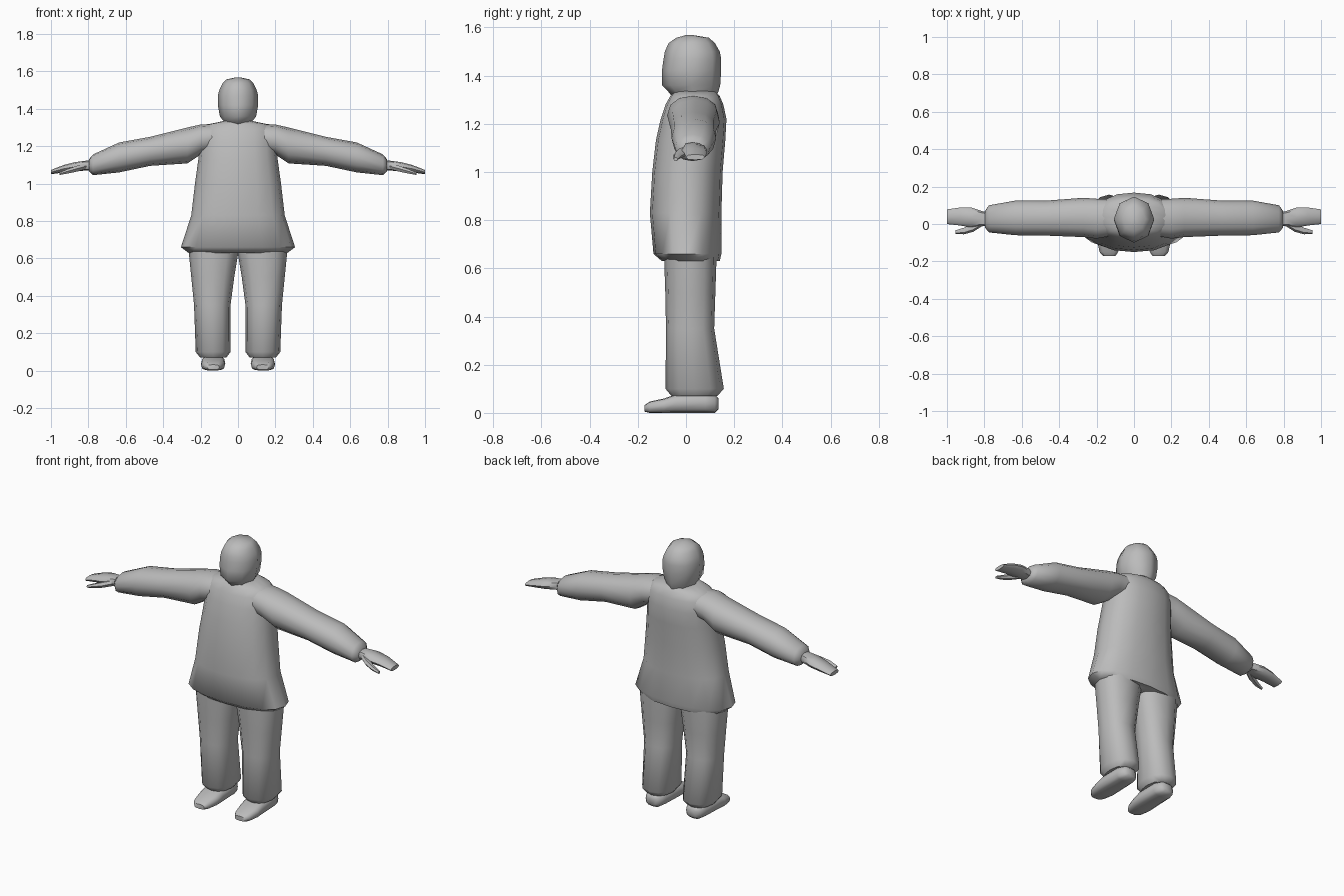
import bpy, bmesh, math

grey = bpy.data.materials.new("soft_grey")
grey.diffuse_color = (0.5, 0.5, 0.5, 1)


def loft(name, axis, rings, n=12, power=2.0, mirror=False, angle=50):
    """Skin rings (t, a_min, a_max, b_min, b_max) stacked along an axis."""
    place = {"z": lambda t, a, b: (a, b, t),
             "x": lambda t, a, b: (t, a, b),
             "y": lambda t, a, b: (a, t, b)}[axis]
    rounded = lambda c: math.copysign(abs(c) ** (2 / power), c)
    bm = bmesh.new()
    loops = []
    for t, a0, a1, b0, b1 in rings:
        loop = []
        for i in range(n):
            w = 2 * math.pi * i / n
            a = (a0 + a1) / 2 + (a1 - a0) / 2 * rounded(math.cos(w))
            b = (b0 + b1) / 2 + (b1 - b0) / 2 * rounded(math.sin(w))
            loop.append(bm.verts.new(place(t, a, b)))
        loops.append(loop)
    for lo, hi in zip(loops, loops[1:]):
        for i in range(n):
            j = (i + 1) % n
            bm.faces.new((lo[i], lo[j], hi[j], hi[i]))
    bm.faces.new(loops[0])
    bm.faces.new(loops[-1])
    bmesh.ops.recalc_face_normals(bm, faces=bm.faces)
    mesh = bpy.data.meshes.new(name)
    bm.to_mesh(mesh)
    bm.free()
    mesh.materials.append(grey)
    obj = bpy.data.objects.new(name, mesh)
    bpy.context.collection.objects.link(obj)
    if mirror:
        obj.modifiers.new("mirror", "MIRROR").use_clip = False
    bpy.ops.object.select_all(action="DESELECT")
    obj.select_set(True)
    bpy.context.view_layer.objects.active = obj
    bpy.ops.object.shade_smooth_by_angle(angle=math.radians(angle))
    return obj


# Long loose coat with a flared hem
loft("coat", "z", [
    (0.63, -0.265, 0.265, -0.10, 0.14),
    (0.66, -0.305, 0.305, -0.135, 0.147),
    (0.83, -0.25, 0.25, -0.15, 0.147),
    (1.00, -0.23, 0.23, -0.14, 0.152),
    (1.13, -0.212, 0.212, -0.125, 0.163),
    (1.22, -0.205, 0.205, -0.105, 0.168),
    (1.28, -0.20, 0.20, -0.085, 0.155),
    (1.315, -0.17, 0.17, -0.065, 0.14),
    (1.335, -0.075, 0.075, -0.05, 0.12)], n=16, power=2.3)

# Head
loft("head", "z", [
    (1.31, -0.075, 0.075, -0.055, 0.125),
    (1.335, -0.078, 0.078, -0.075, 0.135),
    (1.36, -0.097, 0.097, -0.10, 0.142),
    (1.42, -0.108, 0.108, -0.10, 0.146),
    (1.47, -0.108, 0.108, -0.093, 0.146),
    (1.50, -0.10, 0.10, -0.088, 0.14),
    (1.535, -0.083, 0.083, -0.072, 0.12),
    (1.557, -0.062, 0.062, -0.04, 0.095),
    (1.568, -0.012, 0.012, 0.0, 0.03)], n=8, angle=60)

# Sleeves
loft("sleeve", "x", [
    (0.10, -0.06, 0.13, 1.18, 1.32),
    (0.20, -0.078, 0.135, 1.155, 1.316),
    (0.27, -0.07, 0.14, 1.108, 1.300),
    (0.47, -0.062, 0.125, 1.095, 1.250),
    (0.635, -0.06, 0.125, 1.06, 1.220),
    (0.775, -0.045, 0.10, 1.045, 1.156),
    (0.797, -0.02, 0.07, 1.065, 1.13)], n=12, power=2.2, mirror=True)

# Flat hands and thumbs
loft("hand", "x", [
    (0.77, -0.01, 0.06, 1.07, 1.122),
    (0.81, -0.012, 0.068, 1.07, 1.123),
    (0.87, -0.018, 0.088, 1.066, 1.115),
    (0.93, -0.008, 0.088, 1.06, 1.10),
    (1.00, 0.0, 0.078, 1.05, 1.073)], n=8, power=2.6, mirror=True)
loft("thumb", "x", [
    (0.81, -0.01, 0.03, 1.075, 1.112),
    (0.86, -0.042, 0.005, 1.062, 1.098),
    (0.91, -0.055, -0.02, 1.052, 1.08),
    (0.955, -0.052, -0.034, 1.045, 1.06)], n=6, mirror=True)

# Trouser legs
loft("trouser_leg", "z", [
    (0.07, 0.062, 0.203, -0.06, 0.13),
    (0.10, 0.04, 0.226, -0.085, 0.157),
    (0.35, 0.04, 0.235, -0.083, 0.117),
    (0.50, 0.02, 0.25, -0.086, 0.122),
    (0.62, 0.0, 0.262, -0.09, 0.126),
    (0.68, -0.01, 0.265, -0.09, 0.126)], n=12, power=2.3, mirror=True)

# Shoes
loft("shoe", "y", [
    (-0.172, 0.10, 0.165, 0.005, 0.032),
    (-0.150, 0.085, 0.184, 0.0, 0.047),
    (-0.09, 0.07, 0.197, 0.0, 0.06),
    (-0.04, 0.068, 0.197, 0.0, 0.078),
    (0.08, 0.072, 0.193, 0.0, 0.082),
    (0.12, 0.085, 0.18, 0.0, 0.075),
    (0.135, 0.105, 0.16, 0.015, 0.06)], n=12, power=3.0, mirror=True)
